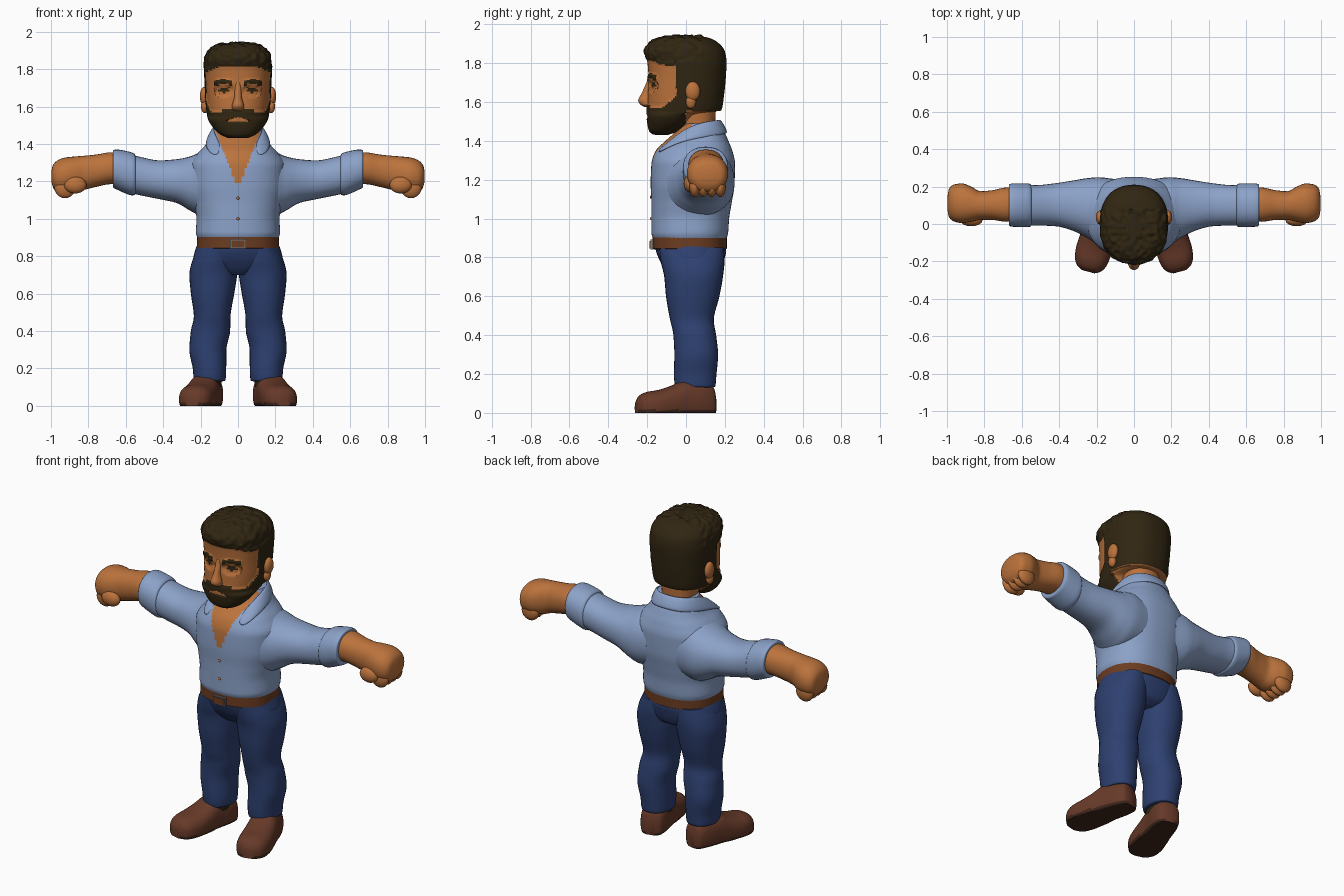
import bpy, bmesh, math
from mathutils import Vector, Matrix, noise

COLOURS = {
    "skin": (0.50, 0.17, 0.045), "hair": (0.030, 0.019, 0.006), "shirt": (0.26, 0.36, 0.58),
    "denim": (0.027, 0.052, 0.165), "shoe_leather": (0.135, 0.042, 0.022),
    "belt_leather": (0.15, 0.045, 0.015), "sole": (0.05, 0.02, 0.012), "metal": (0.2, 0.2, 0.2)}
MATS = {}
for key, col in COLOURS.items():
    MATS[key] = bpy.data.materials.new(key)
    MATS[key].diffuse_color = (*col, 1)


def finish(name, bm, mats, mirror=False, angle=50, rule=None):
    """Turn a bmesh into a smooth shaded object, colouring faces by a rule."""
    bmesh.ops.recalc_face_normals(bm, faces=bm.faces)
    if rule:
        for f in bm.faces:
            f.material_index = mats.index(rule(f.calc_center_median()))
    me = bpy.data.meshes.new(name)
    bm.to_mesh(me)
    bm.free()
    ob = bpy.data.objects.new(name, me)
    bpy.context.collection.objects.link(ob)
    for m in mats:
        me.materials.append(MATS[m])
    bpy.ops.object.select_all(action='DESELECT')
    ob.select_set(True)
    bpy.context.view_layer.objects.active = ob
    bpy.ops.object.shade_smooth_by_angle(angle=math.radians(angle))
    if mirror:
        ob.modifiers.new("mirror", 'MIRROR').use_mirror_merge = False
    return ob


def smooth_rows(rows, steps):
    """Interpolate section rows without overshoot."""
    d = [[b - a for a, b in zip(r, s)] for r, s in zip(rows, rows[1:])]

    def tangent(i, k):
        if i == 0 or i == len(rows) - 1:
            return d[min(i, len(d) - 1)][k]
        p, q = d[i - 1][k], d[i][k]
        return 2 * p * q / (p + q) if p * q > 0 else 0

    out = []
    for i in range(len(d)):
        for s in range(steps):
            t = s / steps
            out.append([rows[i][k] + t * t * (3 - 2 * t) * d[i][k]
                        + (t ** 3 - 2 * t * t + t) * tangent(i, k)
                        + (t ** 3 - t * t) * tangent(i + 1, k) for k in range(5)])
    return out + [list(rows[-1])]


def loft(name, rows, mats, axis='z', n=32, steps=5, power=2.2, mirror=False,
         rule=None, shape=None, angle=50):
    """Rows are (position, low_a, high_a, low_b, high_b) along the axis."""
    bm = bmesh.new()
    rings = []
    for t, a0, a1, b0, b1 in smooth_rows(rows, steps):
        ring = []
        for i in range(n):
            w = 2 * math.pi * i / n
            c, s = math.cos(w), math.sin(w)
            a = (a0 + a1) / 2 + (a1 - a0) / 2 * math.copysign(abs(c) ** (2 / power), c)
            b = (b0 + b1) / 2 + (b1 - b0) / 2 * math.copysign(abs(s) ** (2 / power), s)
            co = Vector({'x': (t, a, b), 'y': (a, t, b), 'z': (a, b, t)}[axis])
            ring.append(bm.verts.new(shape(co) if shape else co))
        rings.append(ring)
    for r, q in zip(rings, rings[1:]):
        for i in range(n):
            bm.faces.new((r[i], r[(i + 1) % n], q[(i + 1) % n], q[i]))
    bm.faces.new(rings[0])
    bm.faces.new(rings[-1])
    return finish(name, bm, mats, mirror, angle, rule)


def blob(name, items, mat, mirror=False):
    """Ellipsoids given as (centre, radii)."""
    bm = bmesh.new()
    for c, r in items:
        bmesh.ops.create_uvsphere(bm, u_segments=16, v_segments=10, radius=1,
                                  matrix=Matrix.Translation(c) @ Matrix.Diagonal((*r, 1)))
    return finish(name, bm, [mat], mirror)


# Head: hair, beard, brows and eyes are regions of one surface
def head_region(p):
    x, y, z = abs(p.x), p.y, p.z
    if y > 0.0 and z < 1.555:
        return "skin"
    if z > 1.815 - 0.03 * max(0, x - 0.1) / 0.07 or y > -0.05:
        return "hair"
    if (x / 0.055) ** 2 + ((z - 1.531 + x * 0.1) / 0.013) ** 2 < 1:
        return "skin"
    if z < 1.572 + 0.06 * max(0, (y + 0.12) / 0.07) + (0.012 if x < 0.085 else 0):
        return "hair"
    if 0.03 < x < 0.125 and abs(z - 1.722 - 0.012 * math.sin((x - 0.03) * 33)) < 0.013:
        return "hair"
    if y < 0 and ((x - 0.075) / 0.03) ** 2 + ((z - 1.686) / 0.012) ** 2 < 1:
        return "hair"
    return "skin"


def head_shape(p):
    out = (p - Vector((0, 0, 1.66))).normalized()
    x = abs(p.x)
    if p.y < 0 and ((x - 0.075) / 0.05) ** 2 + ((p.z - 1.682) / 0.028) ** 2 < 1:
        return p + Vector((0, 0.012, 0))
    if head_region(p) == "hair":
        push = 0.007
        if p.z > 1.8 and p.y < 0.08:
            push += 0.011 * noise.noise(p * 38)
        return p + out * push
    return p


loft("head", [
    (1.437, -0.05, 0.05, -0.165, -0.09), (1.455, -0.09, 0.09, -0.185, -0.04),
    (1.50, -0.135, 0.135, -0.195, 0.02), (1.535, -0.155, 0.155, -0.198, 0.06),
    (1.56, -0.16, 0.16, -0.198, 0.175), (1.63, -0.167, 0.167, -0.196, 0.188),
    (1.72, -0.172, 0.172, -0.193, 0.198), (1.80, -0.177, 0.177, -0.198, 0.203),
    (1.855, -0.174, 0.174, -0.21, 0.195), (1.90, -0.148, 0.148, -0.185, 0.16),
    (1.925, -0.105, 0.105, -0.135, 0.11), (1.936, -0.04, 0.04, -0.06, 0.045)],
    ["skin", "hair"], n=144, steps=9, power=2.35, rule=head_region, shape=head_shape)

loft("nose", [(1.575, -0.015, 0.015, -0.215, -0.17), (1.588, -0.033, 0.033, -0.236, -0.17),
              (1.608, -0.032, 0.032, -0.246, -0.17), (1.65, -0.02, 0.02, -0.226, -0.17),
              (1.70, -0.017, 0.017, -0.204, -0.17), (1.73, -0.012, 0.012, -0.195, -0.17)],
     ["skin"], n=20, power=2)
blob("ear", [((0.182, 0.035, 1.655), (0.022, 0.038, 0.05)),
             ((0.178, 0.025, 1.60), (0.02, 0.026, 0.035))], "skin", True)
loft("neck", [(1.34, -0.11, 0.11, -0.06, 0.16), (1.46, -0.10, 0.10, -0.04, 0.15),
              (1.59, -0.11, 0.11, -0.05, 0.155)], ["skin"])


# Shirt body with an open neckline
def shirt_region(p):
    return "skin" if p.y < 0.03 and p.z > 1.19 and abs(p.x) < 0.01 + 0.40 * (p.z - 1.19) else "shirt"


loft("shirt_body", [
    (0.885, -0.212, 0.212, -0.165, 0.205), (0.93, -0.225, 0.225, -0.178, 0.217),
    (1.0, -0.222, 0.222, -0.178, 0.222), (1.08, -0.235, 0.235, -0.178, 0.235),
    (1.18, -0.255, 0.255, -0.182, 0.25), (1.28, -0.255, 0.255, -0.178, 0.252),
    (1.35, -0.215, 0.215, -0.155, 0.238), (1.40, -0.17, 0.17, -0.105, 0.218),
    (1.45, -0.14, 0.14, -0.05, 0.195), (1.49, -0.122, 0.122, -0.015, 0.17)],
    ["shirt", "skin"], n=128, steps=9, power=2.3, rule=shirt_region)

# Folded collar
bm = bmesh.new()
inner = [(0, 0.175, 1.51), (0.09, 0.16, 1.51), (0.135, 0.08, 1.50), (0.125, -0.02, 1.46), (0.07, -0.115, 1.365)]
outer = [(0, 0.218, 1.44), (0.11, 0.195, 1.43), (0.172, 0.08, 1.415), (0.178, -0.06, 1.385), (0.135, -0.165, 1.325)]
vi, vo = [[bm.verts.new(c) for c in row] for row in (inner, outer)]
for i in range(4):
    bm.faces.new((vi[i], vi[i + 1], vo[i + 1], vo[i]))
collar = finish("collar", bm, ["shirt"])
mod = collar.modifiers.new("mirror", 'MIRROR')
mod.merge_threshold = 0.001
mod = collar.modifiers.new("thickness", 'SOLIDIFY')
mod.thickness, mod.offset = 0.02, 0
mod = collar.modifiers.new("round", 'SUBSURF')
mod.levels = mod.render_levels = 2
for e in collar.data.edges:
    if all(abs(collar.data.vertices[v].co.y) > 0.1 and collar.data.vertices[v].co.z < 1.4 for v in e.vertices):
        collar.data.attributes.get("crease_edge") or collar.data.attributes.new("crease_edge", 'FLOAT', 'EDGE')
        collar.data.attributes["crease_edge"].data[e.index].value = 0.8
blob("buttons", [((0, -0.180, z), (0.008, 0.006, 0.008)) for z in (1.11, 1.0)], "skin")

# Sleeves, rolled cuffs and forearms
loft("sleeve", [
    (0.10, -0.10, 0.24, 1.02, 1.37), (0.19, -0.105, 0.25, 1.015, 1.36),
    (0.25, -0.075, 0.245, 1.04, 1.335), (0.33, -0.035, 0.232, 1.085, 1.318),
    (0.42, -0.012, 0.218, 1.105, 1.312), (0.52, -0.008, 0.208, 1.125, 1.33),
    (0.60, -0.008, 0.21, 1.145, 1.35)], ["shirt"], axis='x', mirror=True)
loft("cuff", [
    (0.545, 0.02, 0.18, 1.16, 1.31), (0.55, -0.01, 0.208, 1.128, 1.343),
    (0.57, -0.017, 0.217, 1.125, 1.355), (0.645, -0.015, 0.217, 1.155, 1.37),
    (0.668, -0.008, 0.21, 1.168, 1.366), (0.67, 0.02, 0.19, 1.19, 1.345)],
    ["shirt"], axis='x', mirror=True)
loft("forearm", [
    (0.60, 0.02, 0.19, 1.185, 1.345), (0.68, 0.012, 0.195, 1.185, 1.355),
    (0.76, 0.022, 0.18, 1.17, 1.343), (0.82, 0.022, 0.175, 1.155, 1.337),
    (0.87, 0.012, 0.20, 1.14, 1.333), (0.92, 0.005, 0.217, 1.135, 1.328),
    (0.965, 0.015, 0.21, 1.14, 1.312), (0.99, 0.04, 0.185, 1.17, 1.285),
    (0.998, 0.08, 0.14, 1.2, 1.255)], ["skin"], axis='x', mirror=True)
blob("fingers", [((0.925, 0.045 + 0.044 * i, 1.165), (0.056, 0.028, 0.055)) for i in range(4)]
     + [((0.87, 0.02, 1.18), (0.06, 0.032, 0.045))], "skin", True)

# Belt and buckle
loft("belt", [(0.84, -0.205, 0.205, -0.158, 0.2), (0.845, -0.22, 0.22, -0.172, 0.21),
              (0.905, -0.218, 0.218, -0.172, 0.21), (0.91, -0.2, 0.2, -0.155, 0.195)],
     ["belt_leather"], n=48, steps=2, power=2.3)
for name, mat, w, h, y in (("buckle_frame", "metal", 0.085, 0.052, -0.176), ("buckle_plate", "belt_leather", 0.07, 0.038, -0.181)):
    bm = bmesh.new()
    bmesh.ops.create_cube(bm, size=1, matrix=Matrix.Translation((0, y, 0.866)) @ Matrix.Diagonal((w, 0.012, h, 1)))
    finish(name, bm, [mat], angle=30)

# Jeans
loft("jeans_hips", [
    (0.70, -0.10, 0.10, -0.07, 0.13), (0.73, -0.18, 0.18, -0.10, 0.175), (0.79, -0.238, 0.238, -0.138, 0.198),
    (0.84, -0.226, 0.226, -0.156, 0.207), (0.88, -0.21, 0.21, -0.16, 0.2)], ["denim"], n=48)
loft("jeans_leg", [
    (0.13, 0.085, 0.215, -0.03, 0.13), (0.135, 0.068, 0.235, -0.055, 0.15),
    (0.20, 0.063, 0.242, -0.062, 0.157), (0.30, 0.062, 0.26, -0.06, 0.165),
    (0.40, 0.042, 0.252, -0.065, 0.155), (0.48, 0.04, 0.236, -0.082, 0.143),
    (0.60, 0.02, 0.252, -0.103, 0.172), (0.70, 0.005, 0.26, -0.112, 0.19),
    (0.78, 0.0, 0.243, -0.13, 0.198), (0.85, 0.02, 0.21, -0.14, 0.195)],
    ["denim"], mirror=True)
loft("sock", [(0.10, 0.09, 0.225, -0.05, 0.13), (0.17, 0.085, 0.225, -0.055, 0.13)], ["hair"], mirror=True)

# Shoes, turned outwards
turn = Matrix.Translation((0.145, 0.12, 0)) @ Matrix.Rotation(math.radians(15), 4, 'Z')


def shoe_shape(p):
    return turn @ Vector((p.x, p.y, max(p.z, 0)))


loft("shoe", [
    (0.03, -0.03, 0.03, -0.01, 0.09), (0.015, -0.06, 0.06, -0.03, 0.135),
    (-0.05, -0.078, 0.078, -0.04, 0.165), (-0.13, -0.082, 0.085, -0.04, 0.168),
    (-0.20, -0.09, 0.092, -0.04, 0.14), (-0.27, -0.095, 0.096, -0.04, 0.118),
    (-0.33, -0.088, 0.088, -0.04, 0.108), (-0.37, -0.066, 0.066, -0.03, 0.088),
    (-0.388, -0.035, 0.035, -0.01, 0.06)], ["shoe_leather", "sole"], axis='y', n=48,
    power=2.5, mirror=True, shape=shoe_shape, rule=lambda p: "sole" if p.z < 0.016 else "shoe_leather")
